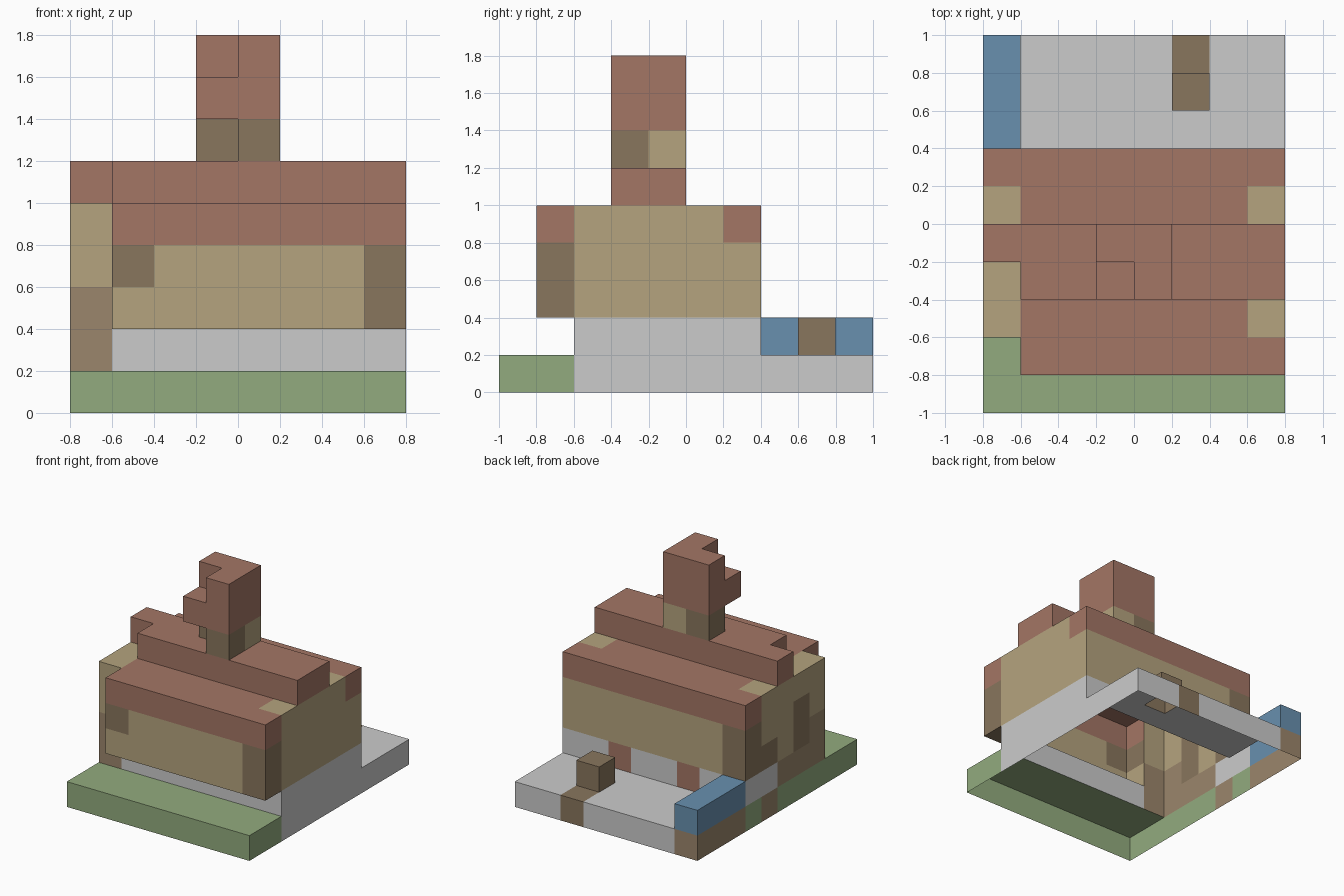
import bpy, bmesh

if "Cube" in bpy.data.objects:
    bpy.data.objects.remove(bpy.data.objects["Cube"])

U = 0.2          # edge of one block
cells = {}       # (x, y, z) -> part name
colors = {}      # part name -> colour (None = plain grey)

GREEN = (0.29, 0.41, 0.21, 1)
TAN = (0.46, 0.37, 0.21, 1)
RED = (0.37, 0.18, 0.13, 1)
BROWN = (0.25, 0.18, 0.11, 1)
BLUE = (0.14, 0.28, 0.43, 1)
EARTH = (0.33, 0.24, 0.15, 1)


def fill(part, color, *boxes):
    """Fill block ranges (x0, x1, y0, y1, z0, z1); later parts replace earlier ones."""
    colors[part] = color
    for x0, x1, y0, y1, z0, z1 in boxes:
        for x in range(x0, x1):
            for y in range(y0, y1):
                for z in range(z0, z1):
                    cells[x, y, z] = part


# Ground: lawn in front and along the left, paving under the house and behind
fill("lawn", GREEN, (0, 8, 0, 2, 0, 1), (0, 1, 2, 7, 0, 1))
fill("paving", None, (1, 8, 2, 10, 0, 1))
fill("soil", EARTH, (0, 1, 7, 10, 0, 1), (0, 1, 5, 6, 0, 1))
fill("water_trough", BLUE, (0, 1, 7, 10, 1, 2))
fill("path_step", BROWN, (5, 6, 9, 10, 0, 1))
fill("bench_block", BROWN, (5, 6, 8, 9, 1, 2))

# Ground floor
fill("stone_base", None, (0, 8, 2, 7, 1, 2))
fill("base_corner", EARTH, (0, 1, 2, 5, 1, 2), (0, 1, 2, 3, 2, 3))
fill("brick_panels", RED, (2, 3, 6, 7, 1, 2), (5, 6, 6, 7, 1, 2))

# Upper floor with jutting front
fill("walls", TAN, (0, 8, 2, 7, 2, 5), (1, 8, 1, 2, 2, 4))
fill("timber", BROWN,
     (7, 8, 1, 2, 2, 4), (1, 2, 1, 2, 3, 4),     # front posts
     (0, 1, 6, 7, 2, 4), (0, 1, 5, 6, 2, 3),     # left rear posts
     (0, 1, 3, 4, 2, 4))                         # left shutter
fill("base_corner", EARTH, (0, 1, 2, 3, 2, 3))

# Roof: front and back eaves, slopes, ridge
fill("roof", RED,
     (1, 8, 1, 2, 4, 5), (0, 8, 6, 7, 4, 5),
     (1, 7, 2, 7, 4, 5),
     (1, 8, 3, 5, 5, 6), (0, 1, 4, 5, 5, 6))

# Chimney, with a missing corner above and below its middle course
fill("chimney_base", BROWN, (3, 5, 4, 5, 6, 7), (4, 5, 3, 4, 6, 7))
fill("chimney_patch", TAN, (4, 5, 4, 5, 6, 7))
fill("chimney", RED, (3, 5, 3, 5, 7, 8), (3, 5, 4, 5, 8, 9), (4, 5, 3, 4, 8, 9))

# Outward neighbour direction and face corners (counter-clockwise from outside)
SIDES = {
    (1, 0, 0): ((1, 0, 0), (1, 1, 0), (1, 1, 1), (1, 0, 1)),
    (-1, 0, 0): ((0, 1, 0), (0, 0, 0), (0, 0, 1), (0, 1, 1)),
    (0, 1, 0): ((1, 1, 0), (0, 1, 0), (0, 1, 1), (1, 1, 1)),
    (0, -1, 0): ((0, 0, 0), (1, 0, 0), (1, 0, 1), (0, 0, 1)),
    (0, 0, 1): ((0, 0, 1), (1, 0, 1), (1, 1, 1), (0, 1, 1)),
    (0, 0, -1): ((0, 1, 0), (1, 1, 0), (1, 0, 0), (0, 0, 0)),
}

# One open-bottomed shell object per part: only faces exposed to the outside
for part, color in colors.items():
    bm = bmesh.new()
    for (x, y, z), owner in cells.items():
        if owner != part:
            continue
        for (dx, dy, dz), corners in SIDES.items():
            if (x + dx, y + dy, z + dz) in cells or z + dz < 0:
                continue
            bm.faces.new([bm.verts.new(((x + a - 4) * U, (y + b - 5) * U, (z + c) * U))
                          for a, b, c in corners])
    bmesh.ops.remove_doubles(bm, verts=bm.verts, dist=0.001)
    mesh = bpy.data.meshes.new(part)
    bm.to_mesh(mesh)
    bm.free()
    obj = bpy.data.objects.new(part, mesh)
    bpy.context.collection.objects.link(obj)
    if color:
        mat = bpy.data.materials.new(part + "_color")
        mat.diffuse_color = color
        mat.use_nodes = True
        mat.node_tree.nodes["Principled BSDF"].inputs["Base Color"].default_value = mat.diffuse_color
        mesh.materials.append(mat)
